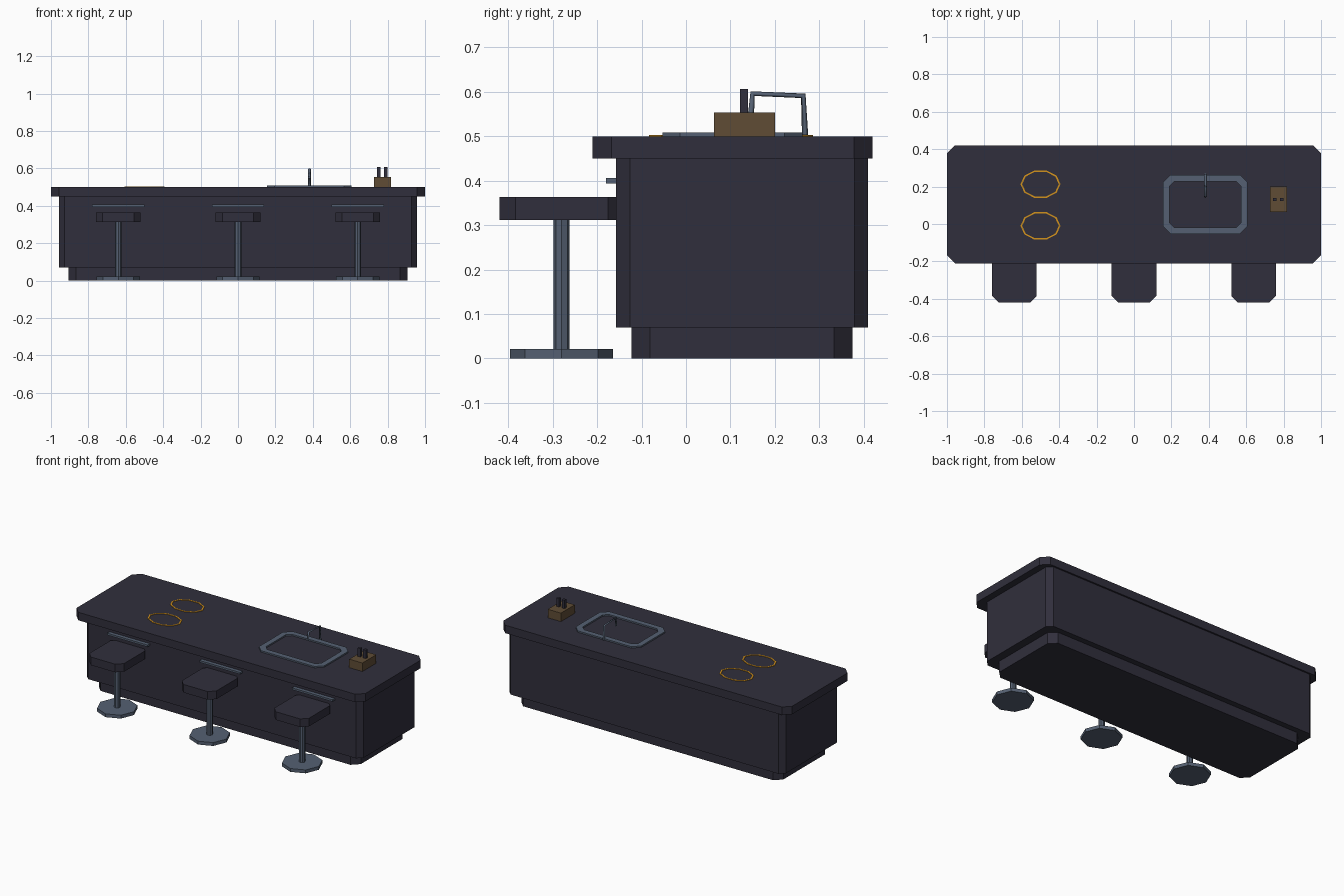
import bpy
import bmesh
from math import cos, sin, pi
from mathutils import Vector

if "Cube" in bpy.data.objects:
    bpy.data.objects.remove(bpy.data.objects["Cube"], do_unlink=True)


def material(name, rgb):
    m = bpy.data.materials.new(name)
    m.use_nodes = True
    colour = (*rgb, 1)
    m.diffuse_color = colour
    m.node_tree.nodes["Principled BSDF"].inputs["Base Color"].default_value = colour
    return m


dark = material("dark slate", (0.03, 0.028, 0.045))
steel = material("steel", (0.09, 0.118, 0.168))
wood = material("wood", (0.115, 0.073, 0.036))
orange = material("burner orange", (0.65, 0.29, 0.012))


def finish(name, bm, mat):
    bmesh.ops.recalc_face_normals(bm, faces=bm.faces)
    mesh = bpy.data.meshes.new(name)
    bm.to_mesh(mesh)
    bm.free()
    mesh.materials.append(mat)
    ob = bpy.data.objects.new(name, mesh)
    bpy.context.collection.objects.link(ob)
    return ob


def cut_rect(x0, x1, y0, y1, c):
    """Rectangle outline with its corners cut by c."""
    if not c:
        return [(x0, y0), (x1, y0), (x1, y1), (x0, y1)]
    return [(x0 + c, y0), (x1 - c, y0), (x1, y0 + c), (x1, y1 - c),
            (x1 - c, y1), (x0 + c, y1), (x0, y1 - c), (x0, y0 + c)]


def polygon(cx, cy, rx, ry, n):
    return [(cx + rx * cos(2 * pi * i / n), cy + ry * sin(2 * pi * i / n))
            for i in range(n)]


def prism(name, outline, z0, z1, mat):
    bm = bmesh.new()
    face = bm.faces.new([bm.verts.new((x, y, z0)) for x, y in outline])
    ext = bmesh.ops.extrude_face_region(bm, geom=[face])["geom"]
    moved = [v for v in ext if isinstance(v, bmesh.types.BMVert)]
    bmesh.ops.translate(bm, verts=moved, vec=(0, 0, z1 - z0))
    # restore the bottom cap if the extrusion consumed it
    edges = [e for e in bm.edges if e.is_boundary]
    if edges:
        bmesh.ops.holes_fill(bm, edges=edges)
    return finish(name, bm, mat)


def ring(name, outer, inner, z0, z1, mat):
    bm = bmesh.new()
    loops = [[bm.verts.new((x, y, z)) for x, y in o]
             for o, z in ((outer, z0), (outer, z1), (inner, z1), (inner, z0))]
    n = len(outer)
    for k in range(4):
        a, b = loops[k], loops[(k + 1) % 4]
        for i in range(n):
            j = (i + 1) % n
            bm.faces.new((a[i], a[j], b[j], b[i]))
    return finish(name, bm, mat)


# Island: plinth, cabinet and worktop
prism("plinth", cut_rect(-0.907, 0.907, -0.123, 0.375, 0.042), 0, 0.07, dark)
prism("cabinet", cut_rect(-0.958, 0.958, -0.157, 0.41, 0.031), 0.07, 0.45, dark)
prism("worktop", cut_rect(-1, 1, -0.21, 0.42, 0.042), 0.45, 0.5, dark)

# Bar stools with a rail behind each
for label, x in (("right", -0.64), ("middle", 0), ("left", 0.64)):
    y = -0.28
    prism(label + "_stool_base", polygon(x, y, 0.116, 0.116, 8), 0, 0.021, steel)
    prism(label + "_stool_post", polygon(x, y, 0.018, 0.018, 8), 0.02, 0.315, steel)
    prism(label + "_stool_seat", cut_rect(x - 0.12, x + 0.12, -0.42, -0.14, 0.036),
          0.312, 0.363, dark)
    prism(label + "_rail", cut_rect(x - 0.14, x + 0.14, -0.18, -0.14, 0),
          0.394, 0.406, steel)

# Cooker rings
for label, y in (("front", -0.01), ("back", 0.213)):
    ring(label + "_burner", polygon(-0.5, y, 0.107, 0.077, 10),
         polygon(-0.5, y, 0.098, 0.069, 10), 0.499, 0.503, orange)

# Sink rim
w = 0.034
ring("sink_rim", cut_rect(0.155, 0.607, -0.053, 0.262, 0.04),
     cut_rect(0.155 + w, 0.607 - w, -0.053 + w, 0.262 - w, 0.026),
     0.499, 0.509, steel)

# Tap: square tube rising, running forward and dropping
curve = bpy.data.curves.new("tap", "CURVE")
curve.dimensions = "3D"
curve.bevel_depth = 0.007
curve.bevel_resolution = 0
curve.use_fill_caps = True
spline = curve.splines.new("POLY")
path = [(0.268, 0.503), (0.264, 0.591), (0.15, 0.596), (0.146, 0.545)]
spline.points.add(len(path) - 1)
for p, (y, z) in zip(spline.points, path):
    p.co = (0.382, y, z, 1)
curve.materials.append(steel)
bpy.context.collection.objects.link(bpy.data.objects.new("tap", curve))

# Knife block and handles
prism("knife_block", cut_rect(0.726, 0.817, 0.063, 0.2, 0), 0.5, 0.553, wood)
for label, x in (("right", 0.752), ("left", 0.79)):
    prism(label + "_knife_handle", cut_rect(x - 0.009, x + 0.009, 0.122, 0.14, 0),
          0.55, 0.606, dark)
